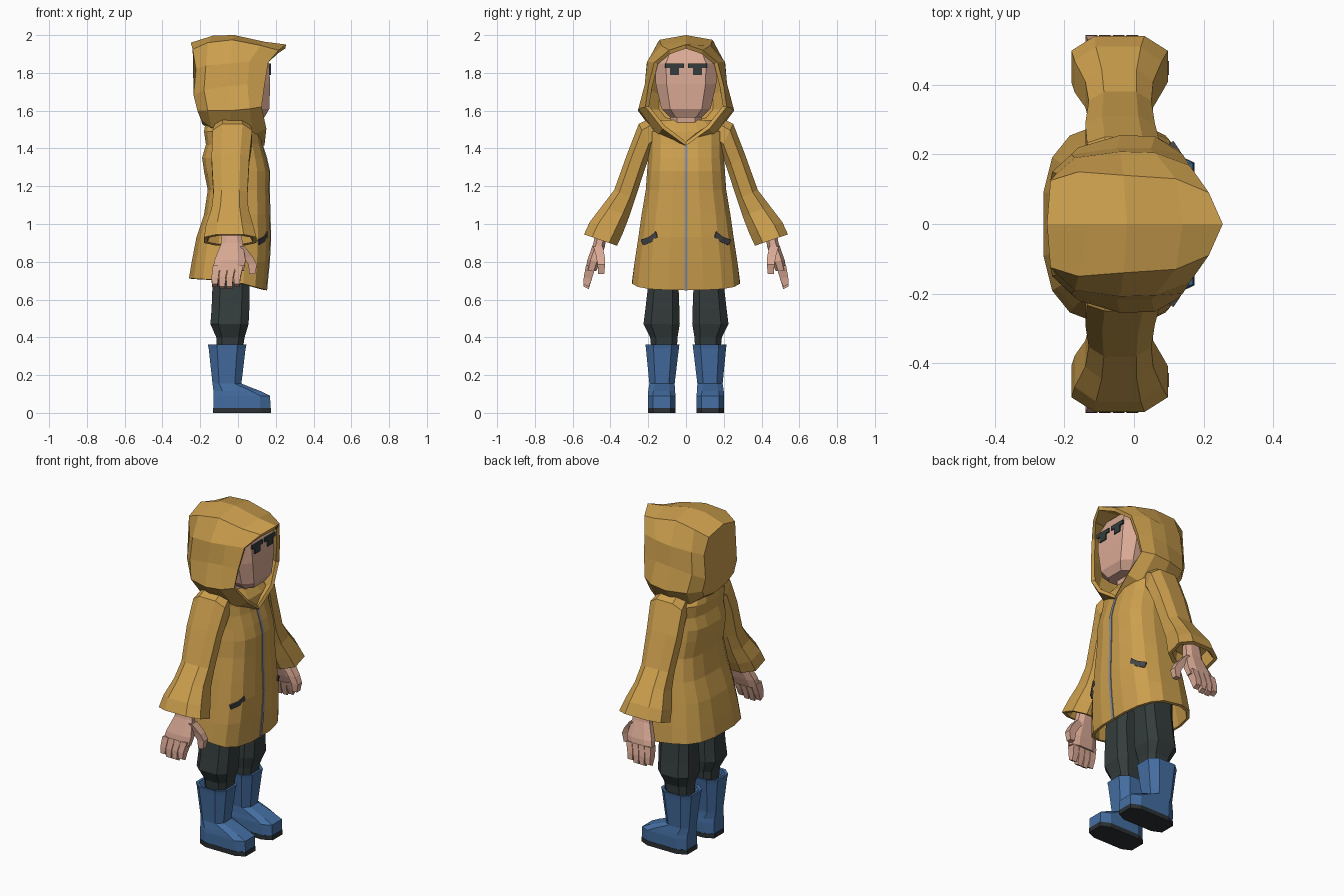
import bpy, bmesh, math
from mathutils import Vector as V


def material(name, rgb):
    m = bpy.data.materials.new(name)
    m.diffuse_color = (*rgb, 1)
    return m


COAT = material("mustard coat", (0.60, 0.345, 0.075))
SKIN = material("skin", (0.70, 0.40, 0.30))
PANTS = material("dark trousers", (0.035, 0.046, 0.046))
BOOT = material("blue rubber", (0.058, 0.155, 0.36))
SOLE = material("dark sole", (0.025, 0.03, 0.033))
ZIP = material("grey zip", (0.27, 0.27, 0.29))
TRIM = material("dark grey trim", (0.06, 0.06, 0.065))


def loft(name, rings, mat, caps=(True, True), mirror=False, thick=0):
    """Skin a list of equal-length point loops."""
    bm = bmesh.new()
    loops = [[bm.verts.new(p) for p in r] for r in rings]
    n = len(rings[0])
    for a, b in zip(loops, loops[1:]):
        for i in range(n):
            j = (i + 1) % n
            bm.faces.new((a[i], a[j], b[j], b[i]))
    if caps[0]:
        bm.faces.new(loops[0])
    if caps[1]:
        bm.faces.new(loops[-1])
    bmesh.ops.recalc_face_normals(bm, faces=bm.faces)
    me = bpy.data.meshes.new(name)
    bm.to_mesh(me)
    bm.free()
    me.materials.append(mat)
    ob = bpy.data.objects.new(name, me)
    bpy.context.collection.objects.link(ob)
    if thick:
        s = ob.modifiers.new("thickness", 'SOLIDIFY')
        s.thickness, s.offset = thick, -1
    if mirror:
        m = ob.modifiers.new("mirror", 'MIRROR')
        m.use_axis = (False, True, False)
    return ob


def unit(n, p):
    """Rounded-square polygon reaching exactly 1 on both axes."""
    k = math.cos(math.pi / n) ** p
    out = []
    for i in range(n):
        t = (i + 0.5) * 2 * math.pi / n
        c, s = math.cos(t), math.sin(t)
        out.append((math.copysign(abs(c) ** p, c) / k, math.copysign(abs(s) ** p, s) / k))
    return out


def flat(x0, x1, y0, y1, z, n=8, p=0.6):
    """Horizontal ring within a box."""
    return [V(((x0 + x1) / 2 + c * (x1 - x0) / 2, (y0 + y1) / 2 + s * (y1 - y0) / 2, z))
            for c, s in unit(n, p)]


def limb(outer, inner, x0, x1, n=8, p=0.75):
    """Tilted ring between an outer and an inner (y, z) point."""
    o, i = V((0, *outer)), V((0, *inner))
    mid, half = (o + i) / 2, (o - i) / 2
    return [mid + half * s + V(((x0 + x1) / 2 + c * (x1 - x0) / 2, 0, 0)) for c, s in unit(n, p)]


# Coat body: z, back x, front x, half width
rows = [(0.70, -0.26, 0.15, 0.285), (0.80, -0.245, 0.165, 0.272), (0.93, -0.22, 0.172, 0.252),
        (1.05, -0.18, 0.168, 0.235), (1.18, -0.16, 0.165, 0.213), (1.28, -0.18, 0.166, 0.206),
        (1.35, -0.19, 0.15, 0.2), (1.42, -0.17, 0.128, 0.2), (1.49, -0.18, 0.115, 0.2),
        (1.55, -0.17, 0.07, 0.14)]
rings = []
for k, (z, xb, xf, hw) in enumerate(rows):
    cx, r = -0.03, []
    for c, s in unit(16, 0.7):
        drop = 0.05 * max(0, c) - 0.012 * max(0, -c) if k == 0 else 0
        r.append(V((cx + c * (xf - cx if c > 0 else cx - xb), hw * s, z - drop)))
    rings.append(r)
loft("coat_body", rings, COAT, (False, False), thick=0.018)

# Front zip strip following the coat front
strip = []
for k, (z, xb, xf, hw) in enumerate(rows[:8]):
    z = 0.648 if k == 0 else z
    strip.append([V((xf + d, w, z)) for d, w in ((0.004, -0.009), (0.004, 0.009), (-0.003, 0.009), (-0.003, -0.009))])
loft("front_zip", strip, ZIP)

# Pocket zips
path = [V((0.151, 0.152, 0.945)), V((0.135, 0.185, 0.918)), V((0.107, 0.228, 0.902))]
nrm, up = V((0.78, 0.62, 0)) * 0.008, V((0, 0.006, 0.014))
loft("pocket_zip", [[c + nrm + up, c + nrm - up, c - nrm - up, c - nrm + up] for c in path], TRIM, mirror=True)

# Hood: half loops from top centre to bottom centre, rim to back
hood = [
    [(.255, 0, 1.95), (.215, .09, 1.92), (.16, .168, 1.855), (.14, .2, 1.73), (.125, .215, 1.62), (.15, .125, 1.505), (.14, 0, 1.415)],
    [(.14, 0, 1.965), (.12, .13, 1.945), (.06, .205, 1.86), (.05, .218, 1.74), (.06, .252, 1.61), (.08, .15, 1.47), (.1, 0, 1.42)],
    [(-.02, 0, 2.0), (-.03, .14, 1.975), (-.04, .208, 1.85), (-.05, .218, 1.73), (-.04, .255, 1.6), (-.04, .18, 1.5), (0, 0, 1.45)],
    [(-.13, 0, 1.998), (-.16, .15, 1.96), (-.17, .19, 1.84), (-.18, .2, 1.71), (-.16, .22, 1.6), (-.14, .16, 1.51), (-.12, 0, 1.47)],
    [(-.25, 0, 1.96), (-.24, .125, 1.925), (-.222, .145, 1.82), (-.235, .15, 1.68), (-.215, .15, 1.6), (-.195, .11, 1.55), (-.19, 0, 1.53)]]
hood = [h + [(x, -y, z) for x, y, z in h[-2:0:-1]] for h in hood]
loft("hood", hood, COAT, (False, True), thick=0.022)

# Sleeves, with the cuff folded inwards
loft("sleeve", [
    limb((.17, 1.57), (.13, 1.44), -.12, .06),
    limb((.25, 1.53), (.18, 1.39), -.135, .075),
    limb((.312, 1.37), (.215, 1.30), -.14, .06),
    limb((.38, 1.18), (.27, 1.13), -.13, .05),
    limb((.445, 1.095), (.30, 1.04), -.14, .055),
    limb((.51, 1.01), (.335, .95), -.17, .08),
    limb((.54, .945), (.365, .885), -.18, .097),
    limb((.52, .938), (.385, .893), -.16, .077),
    limb((.48, 1.0), (.37, .96), -.14, .05)], COAT, mirror=True)

# Hands: palm, four fingers, thumb
loft("palm", [
    limb((.475, .98), (.415, .96), -.085, .015),
    limb((.49, .90), (.43, .88), -.09, .025),
    limb((.522, .81), (.455, .80), -.125, .04),
    limb((.532, .755), (.475, .75), -.135, .03)], SKIN, mirror=True)
for i in range(4):
    a, b = -.133 + i * .041, -.14 + i * .039
    tip = .012 if i in (0, 3) else 0
    loft(f"finger_{i + 1}", [
        limb((.53, .78), (.478, .775), a, a + .038, 4, 1),
        limb((.541, .72), (.498, .71), b, b + .036, 4, 1),
        limb((.543, .67 + tip), (.515, .655 + tip), b + .002, b + .032, 4, 1)], SKIN, mirror=True)
loft("thumb", [
    flat(-.02, .035, .44, .49, .88, 4), flat(.03, .08, .43, .475, .825, 4),
    flat(.055, .1, .428, .468, .785, 4), flat(.06, .09, .433, .465, .735, 4)], SKIN, mirror=True)

# Neck and head
loft("neck", [flat(-.09, .07, -.085, .085, 1.42), flat(-.09, .085, -.08, .08, 1.62)], SKIN)
loft("head", [
    flat(-.06, .14, -.085, .085, 1.565, p=.5), flat(-.12, .166, -.13, .13, 1.61, p=.5),
    flat(-.15, .17, -.16, .16, 1.74, p=.5), flat(-.15, .165, -.165, .165, 1.85, p=.5),
    flat(-.13, .13, -.12, .12, 1.93, p=.5)], SKIN)


# Eyes and eyebrows: thin plates on the face
def plate(name, x, y0, y1, z0, z1):
    loft(name, [[V((x + d, y, z)) for y, z in ((y0, z0), (y1, z0), (y1, z1), (y0, z1))]
                for d in (0, .009)], PANTS, mirror=True)


plate("eye", .165, .036, .086, 1.79, 1.828)
plate("eyebrow", .165, .01, .11, 1.826, 1.85)

# Trouser legs and seat
loft("trouser_leg", [
    flat(-.14, .06, .01, .2, .88), flat(-.135, .062, .04, .2, .68), flat(-.14, .06, .035, .215, .55),
    flat(-.146, .056, .033, .225, .47), flat(-.115, .035, .045, .19, .40),
    flat(-.11, .02, .05, .18, .30)], PANTS, mirror=True)
loft("trouser_seat", [flat(-.14, .07, -.2, .2, .78), flat(-.14, .07, -.19, .19, 1.0)], PANTS)

# Boots and soles
loft("boot", [
    flat(-.12, .015, .06, .19, .30, p=.7), flat(-.145, .03, .05, .2, .36, p=.7),
    flat(-.16, .045, .035, .215, .362, p=.7), flat(-.155, .04, .038, .212, .34, p=.7),
    flat(-.135, .018, .06, .194, .155, p=.7), flat(-.13, .12, .058, .2, .115, p=.55),
    flat(-.13, .17, .055, .202, .09, p=.5), flat(-.13, .172, .056, .2, .025, p=.5)],
    BOOT, mirror=True)
loft("sole", [flat(-.132, .174, .055, .202, z, p=.5) for z in (0, .027)], SOLE, mirror=True)
